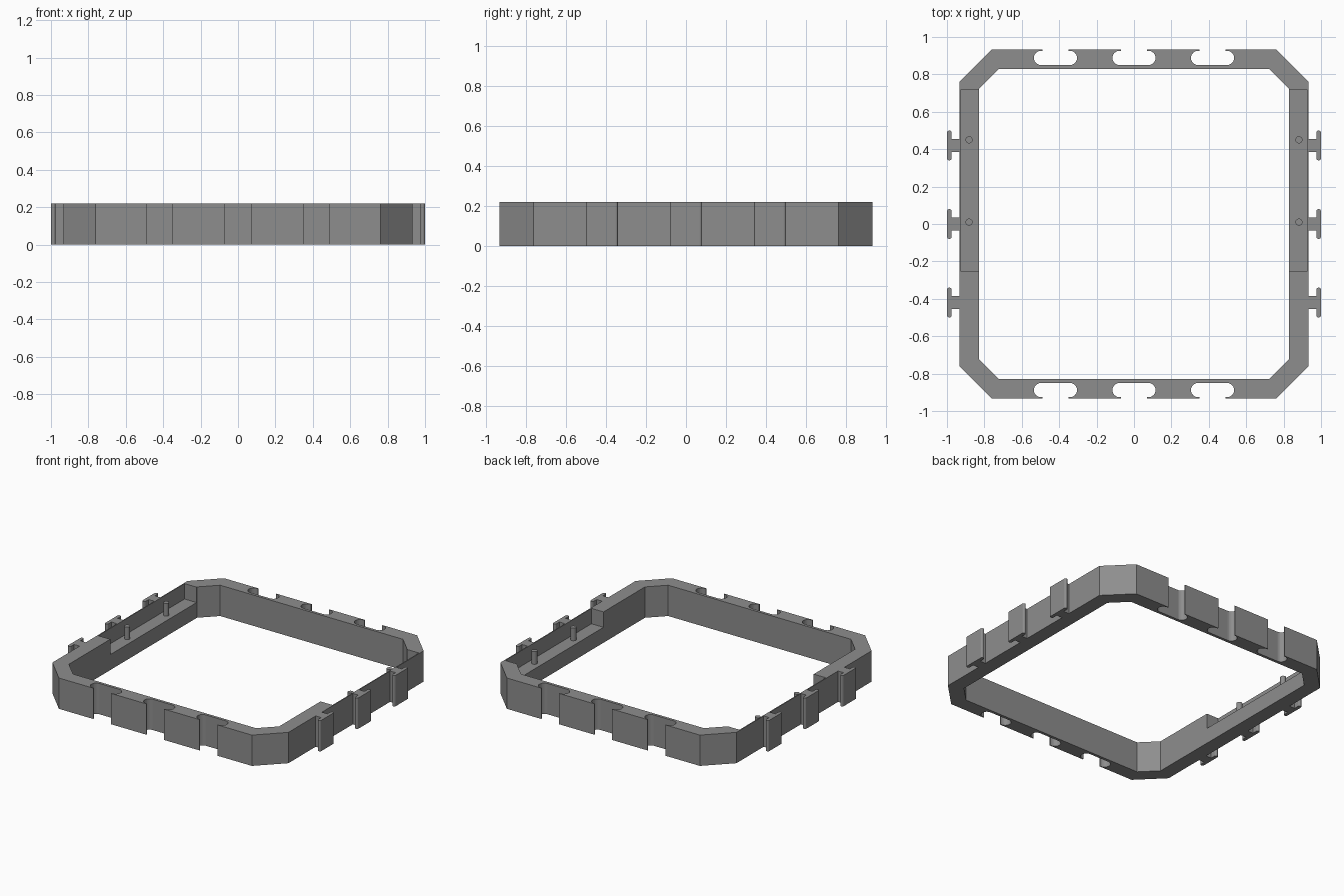
import bpy, bmesh, math

if "Cube" in bpy.data.objects:
    bpy.data.objects.remove(bpy.data.objects["Cube"])

H = 0.22          # frame height
LEDGE = 0.11      # height of the recessed side ledges

grey = bpy.data.materials.new("mid_grey")
grey.diffuse_color = (0.27, 0.27, 0.27, 1)
grey.use_nodes = True
grey.node_tree.nodes["Principled BSDF"].inputs["Base Color"].default_value = grey.diffuse_color


def prism(name, pts, z0, z1):
    """Extrude a flat outline between two heights."""
    bm = bmesh.new()
    face = bm.faces.new([bm.verts.new((x, y, z0)) for x, y in pts])
    ext = bmesh.ops.extrude_face_region(bm, geom=[face])
    verts = [g for g in ext["geom"] if isinstance(g, bmesh.types.BMVert)]
    bmesh.ops.translate(bm, verts=verts, vec=(0, 0, z1 - z0))
    bmesh.ops.recalc_face_normals(bm, faces=bm.faces)
    me = bpy.data.meshes.new(name)
    bm.to_mesh(me)
    bm.free()
    me.materials.append(grey)
    ob = bpy.data.objects.new(name, me)
    bpy.context.collection.objects.link(ob)
    return ob


def octagon(half, flat):
    q = [(half, -flat), (half, flat), (flat, half), (-flat, half)]
    return q + [(-x, -y) for x, y in q]


def arc(cx, cy, r, a0, a1, n):
    return [(cx + r * math.cos(math.radians(a0 + (a1 - a0) * i / n)),
             cy + r * math.sin(math.radians(a0 + (a1 - a0) * i / n))) for i in range(n + 1)]


def rect(x0, x1, y0, y1):
    return [(x0, y0), (x1, y0), (x1, y1), (x0, y1)]


def cut(target, cutter):
    """Subtract the cutter and keep it hidden."""
    mod = target.modifiers.new(cutter.name, "BOOLEAN")
    mod.operation = "DIFFERENCE"
    mod.solver = "EXACT"
    mod.object = cutter
    cutter.hide_render = True
    cutter.hide_viewport = True


# Chamfered square frame
frame = prism("frame", octagon(0.932, 0.762), 0, H)
cut(frame, prism("opening_cutter", octagon(0.83, 0.722), -0.1, H + 0.1))

# Rounded keyhole slots along front and back
half_slot = [(-0.07, 0.96), (-0.07, 0.926)] + arc(-0.0775, 0.888, 0.038, 90, 270, 12)
slot = half_slot + [(-x, y) for x, y in reversed(half_slot)]
for side in (-1, 1):
    for cx in (-0.42, 0, 0.42):
        cut(frame, prism("slot_cutter", [(cx + x, side * y) for x, y in slot], -0.1, H + 0.1))

for side in (-1, 1):
    # Recess in each side wall, leaving a thin outer skin
    x0, x1 = sorted((side * 0.80, side * 0.925))
    cut(frame, prism("recess_cutter", rect(x0, x1, -0.255, 0.718), LEDGE, H + 0.1))

    # Locating pins on the ledge
    for y in (0.01, 0.45):
        pin = prism("pin", arc(side * 0.882, y, 0.019, 0, 345, 23), LEDGE - 0.005, 0.2)
        pin.data.shade_smooth()
        bpy.context.view_layer.objects.active = pin
        pin.select_set(True)
        bpy.ops.object.shade_smooth_by_angle(angle=math.radians(30))
        pin.select_set(False)

    # T-shaped connectors with rounded flange ends
    for y in (-0.42, 0, 0.42):
        r = 0.0125
        tee = [(0.93, -0.035), (0.975, -0.035)]
        tee += arc(0.9875, -0.0675, r, 180, 360, 8)
        tee += arc(0.9875, 0.0675, r, 0, 180, 8)
        tee += [(0.975, 0.035), (0.93, 0.035)]
        prism("connector", [(side * px, y + py) for px, py in tee], 0, H)
